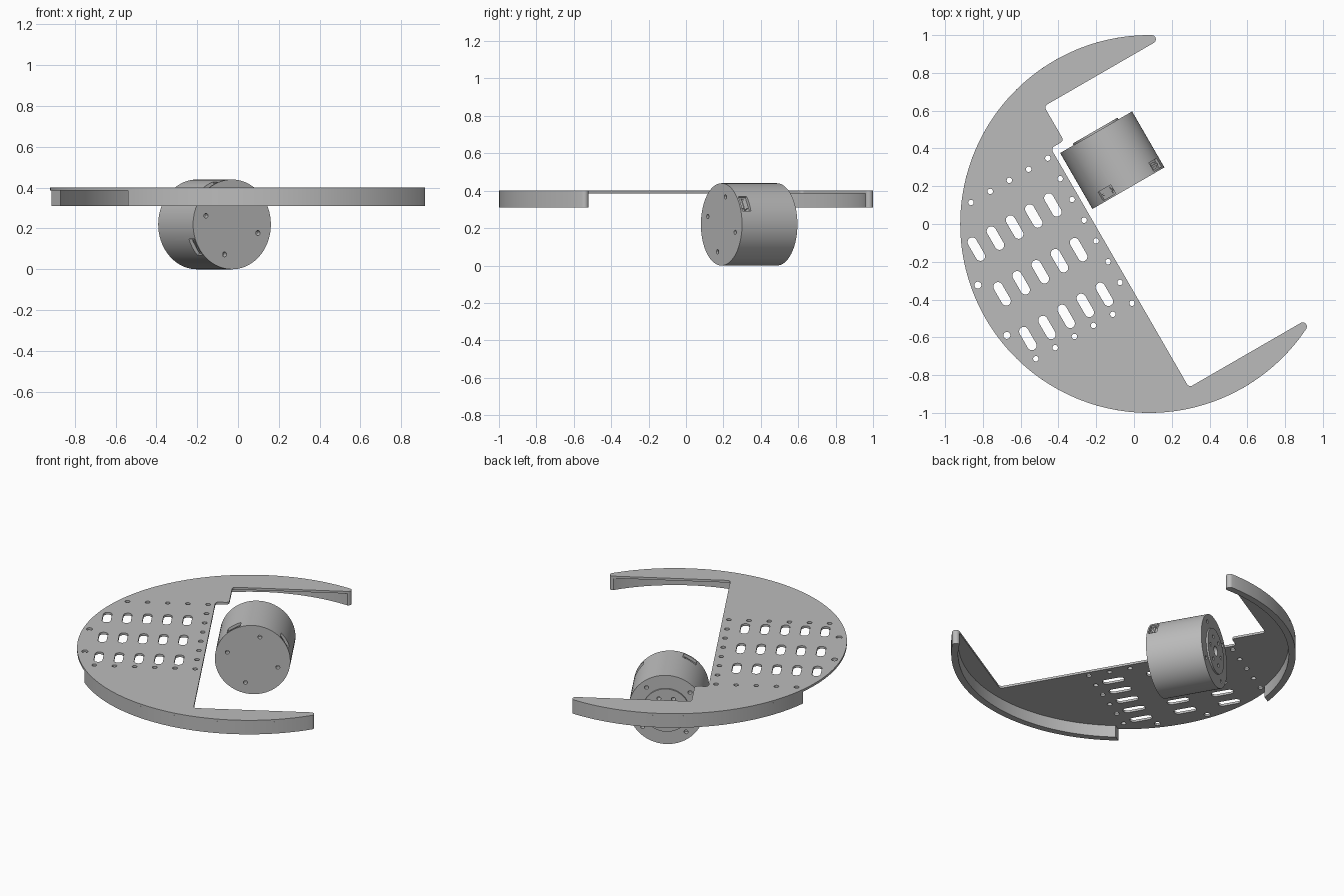
import bpy, bmesh
from math import sin, cos, pi, radians, atan2, sqrt, asin
from mathutils import Matrix, Vector

cube = bpy.data.objects.get("Cube")
if cube:
    bpy.data.objects.remove(cube, do_unlink=True)

grey = bpy.data.materials.new("plain grey")
grey.use_nodes = True
grey.diffuse_color = (0.5, 0.5, 0.5, 1)
grey.node_tree.nodes["Principled BSDF"].inputs["Base Color"].default_value = (0.5, 0.5, 0.5, 1)

# Shared frame: disc centre, turned 30 degrees about the vertical
FRAME = Matrix.Translation((0.08, 0, 0)) @ Matrix.Rotation(radians(30), 4, 'Z')
TOP, UNDER, RIM_BOTTOM = 0.40, 0.386, 0.31
INNER = 0.96
TIP = 0.022
BACK_EDGE, FRONT_EDGE = 0.818, -0.855


def select(ob):
    bpy.ops.object.select_all(action='DESELECT')
    ob.select_set(True)
    bpy.context.view_layer.objects.active = ob


def finish(ob):
    """Weld, orient, colour and shade a mesh object."""
    bm = bmesh.new()
    bm.from_mesh(ob.data)
    bmesh.ops.remove_doubles(bm, verts=bm.verts, dist=1e-5)
    bmesh.ops.recalc_face_normals(bm, faces=bm.faces)
    bm.to_mesh(ob.data)
    bm.free()
    ob.data.materials.clear()
    ob.data.materials.append(grey)
    select(ob)
    bpy.ops.object.shade_smooth_by_angle(angle=radians(30))


def arc(cx, cy, r, a, b, n):
    return [(cx + r * cos(a + (b - a) * i / n), cy + r * sin(a + (b - a) * i / n))
            for i in range(n + 1)]


def corner(x, y, d1, d2, r=0.02, n=6):
    """Rounded right-angle corner, entered from side d1 and left along d2."""
    p, d1, d2 = Vector((x, y)), Vector(d1), Vector(d2)
    return [tuple(p + r * (d1 + d2) - r * (cos(t) * d2 + sin(t) * d1))
            for t in (pi / 2 * i / n for i in range(n + 1))]


def slab(name, loops, z0, z1):
    """Filled outline with holes, extruded between two heights."""
    cu = bpy.data.curves.new(name, 'CURVE')
    cu.dimensions, cu.fill_mode = '2D', 'BOTH'
    cu.extrude = (z1 - z0) / 2
    for pts in loops:
        sp = cu.splines.new('POLY')
        sp.points.add(len(pts) - 1)
        for q, (x, y) in zip(sp.points, pts):
            q.co = (x, y, 0, 1)
        sp.use_cyclic_u = True
    ob = bpy.data.objects.new(name, cu)
    bpy.context.collection.objects.link(ob)
    ob.matrix_world = FRAME @ Matrix.Translation((0, 0, (z0 + z1) / 2))
    select(ob)
    bpy.ops.object.convert(target='MESH')
    ob = bpy.context.object
    finish(ob)
    return ob


# Rounded arm tips, touching both the outer circle and the straight inner edge
back_y, front_y = BACK_EDGE + TIP, FRONT_EDGE - TIP
back_x, front_x = (sqrt((1 - TIP) ** 2 - y * y) for y in (back_y, front_y))
back_a, front_a = atan2(back_y, back_x), atan2(front_y, front_x)
back_tip = arc(back_x, back_y, TIP, back_a, -pi / 2, 10)
front_tip = arc(front_x, front_y, TIP, pi / 2, front_a, 10)

# Plate outline
E, W, N, S = (1, 0), (-1, 0), (0, 1), (0, -1)
outline = (back_tip
           + corner(-0.17, BACK_EDGE, E, S)
           + corner(-0.17, 0.607, N, W)
           + corner(-0.25, 0.607, E, S)
           + corner(-0.25, FRONT_EDGE, N, E)
           + front_tip
           + arc(0, 0, 1, front_a, back_a - 2 * pi, 120)[1:-1])

# Screw holes and slots
STEP = 0.1175
holes = [(-0.29 - STEP * i, 0.57, 0.0145) for i in range(5)]
holes += [(-0.288 - STEP * i, -0.318, 0.0145) for i in range(6)]
holes += [(-0.288, 0.57 - 0.1268 * k, 0.0145) for k in range(1, 7)]
holes += [(-0.947, 0.173, 0.0185), (-0.947, -0.134, 0.0185)]
loops = [outline] + [arc(x, y, r, 0, 2 * pi, 20)[:-1] for x, y, r in holes]
for row in range(3):
    for i in range(5):
        x, y = -0.859 + 0.117 * i, -0.204 + 0.273 * row
        loops.append(arc(x, y + 0.043, 0.025, 0, pi, 10)
                     + arc(x, y - 0.043, 0.025, pi, 2 * pi, 10))
slab("base_plate", loops, UNDER, TOP)

# Downturned rims below the two arms
back_start, front_start = pi - asin(0.6), -pi + asin(0.37)
back_in, front_in = pi - asin(0.6 / INNER), -pi + asin(0.37 / INNER)
slab("back_rim", [arc(0, 0, 1, back_start, back_a, 50) + back_tip[1:]
                  + arc(0, 0, INNER, atan2(BACK_EDGE, back_x), back_in, 50)[1:]],
     RIM_BOTTOM, UNDER)
slab("front_rim", [arc(0, 0, 1, front_start, front_a, 50) + front_tip[::-1][1:]
                   + arc(0, 0, INNER, atan2(FRONT_EDGE, front_x), front_in, 50)[1:]],
     RIM_BOTTOM, UNDER)

# Motor frame: local z runs along the axle to the rear, local -y is up
MOTOR = FRAME @ Matrix.Translation((0, 0.39, 0.22)) @ Matrix.Rotation(-pi / 2, 4, 'X')
R, HALF = 0.22, 0.171


def add_mesh(name, bm):
    me = bpy.data.meshes.new(name)
    bm.to_mesh(me)
    bm.free()
    ob = bpy.data.objects.new(name, me)
    bpy.context.collection.objects.link(ob)
    ob.matrix_world = MOTOR
    return ob


def add_box(bm, angle, radius, along, size):
    """Box sitting on the drum wall at an angle measured from the top."""
    m = (Matrix.Rotation(angle - pi / 2, 4, 'Z') @ Matrix.Translation((radius, 0, along))
         @ Matrix.Diagonal((*size, 1)))
    bmesh.ops.create_cube(bm, size=1, matrix=m)


# Motor drum with rear boss and axle bore, as a lathed profile
bm = bmesh.new()
profile = [(0, -HALF), (R, -HALF), (R, HALF), (0.137, HALF), (0.137, HALF + 0.01),
           (0.03, HALF + 0.01), (0.03, 0.14), (0, 0.14)]
vs = [bm.verts.new((x, 0, z)) for x, z in profile]
es = [bm.edges.new(pair) for pair in zip(vs, vs[1:])]
bmesh.ops.spin(bm, geom=vs + es, axis=(0, 0, 1), cent=(0, 0, 0), angle=2 * pi, steps=72)
motor = add_mesh("motor_drum", bm)
finish(motor)

# Cutters for screw holes and socket pockets
bm = bmesh.new()


def hole_ring(count, ring, r, z, start):
    for i in range(count):
        a = start + 2 * pi * i / count
        m = Matrix.Translation((ring * cos(a), ring * sin(a), z))
        bmesh.ops.create_cone(bm, cap_ends=True, segments=16, radius1=r, radius2=r,
                              depth=0.06, matrix=m)


hole_ring(4, 0.153, 0.012, -HALF, radians(-74))
hole_ring(4, 0.18, 0.012, HALF, radians(40))
hole_ring(6, 0.085, 0.012, HALF, 0)
SOCKETS = [radians(a) for a in (59, -31, -121)]
for a in SOCKETS:
    add_box(bm, a, R, -0.135, (0.04, 0.09, 0.052))
cutter = add_mesh("motor_cutter", bm)
cutter.hide_render = True
mod = motor.modifiers.new("cuts", 'BOOLEAN')
mod.operation, mod.solver, mod.object = 'DIFFERENCE', 'EXACT', cutter
select(motor)
bpy.ops.object.modifier_apply(modifier=mod.name)
bpy.data.objects.remove(cutter, do_unlink=True)
finish(motor)

# Small plugs inside the socket pockets
bm = bmesh.new()
for a in SOCKETS:
    add_box(bm, a, 0.203, -0.135, (0.014, 0.066, 0.012))
    add_box(bm, a, 0.2, -0.135, (0.01, 0.05, 0.036))
finish(add_mesh("socket_plugs", bm))
